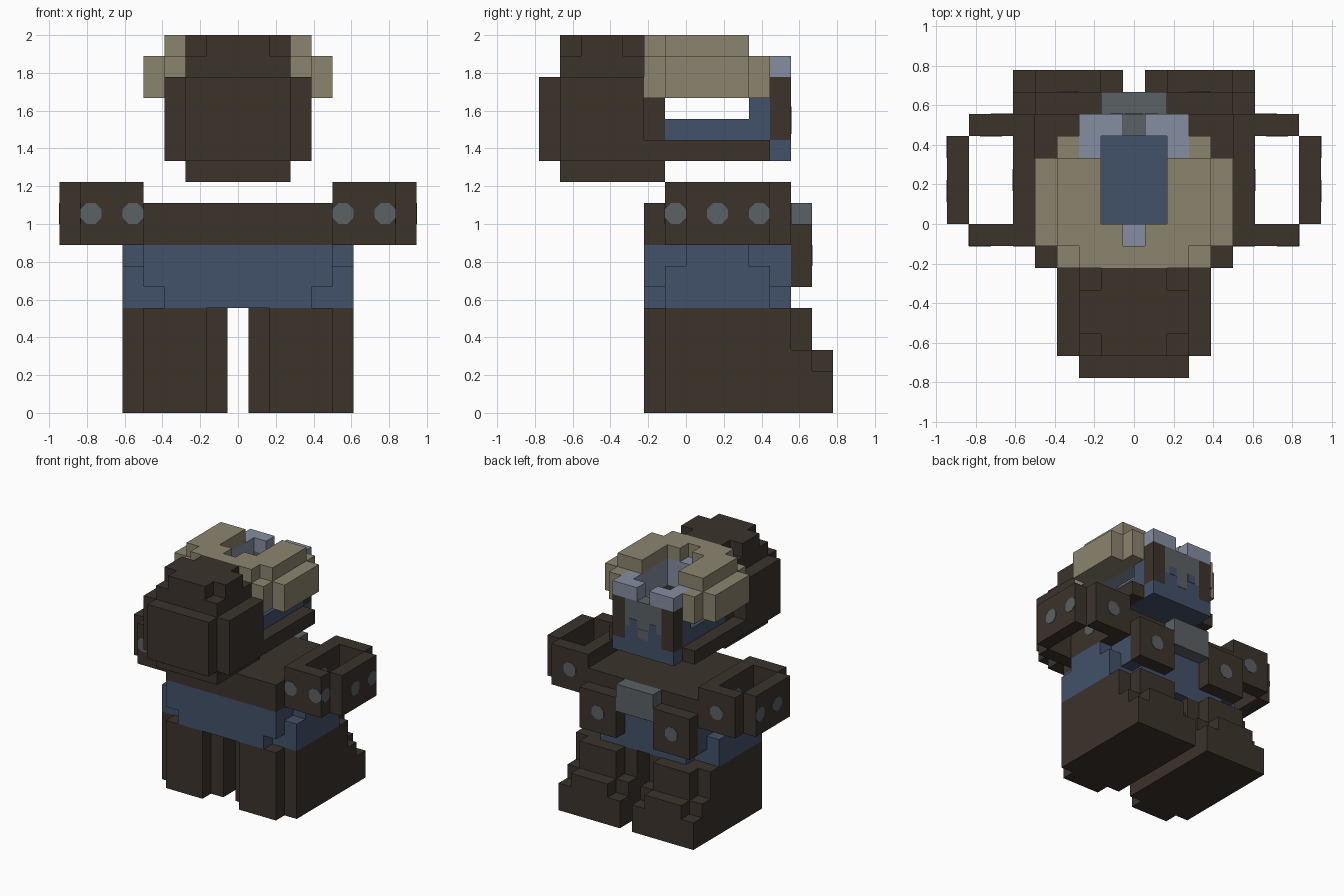
import bpy, bmesh, math
from mathutils import Vector, Matrix

if "Cube" in bpy.data.objects:
    bpy.data.objects.remove(bpy.data.objects["Cube"])

U = 1 / 9  # size of one building block


def lin(h):
    out = []
    for i in (0, 2, 4):
        c = int(h[i:i + 2], 16) / 255
        out.append(c / 12.92 if c <= 0.04045 else ((c + 0.055) / 1.055) ** 2.4)
    return (*out, 1)


MATS = {}
for name, h in (("dark_brown", "3b332b"), ("navy", "425169"), ("tan", "8b846e"),
                ("steel_grey", "5b6164"), ("pale_blue", "858da1")):
    MATS[name] = bpy.data.materials.new(name)
    MATS[name].diffuse_color = lin(h)


def finish(name, bm, mat):
    me = bpy.data.meshes.new(name)
    bm.to_mesh(me)
    bm.free()
    me.materials.append(MATS[mat])
    ob = bpy.data.objects.new(name, me)
    bpy.context.collection.objects.link(ob)
    return ob


def flip(b):
    return (-b[1], -b[0], *b[2:])


def blocks(name, mat, boxes, both=False):
    """Join boxes (x0,x1,y0,y1,z0,z1 in blocks) into one clean blocky skin."""
    if both:
        boxes = boxes + [flip(b) for b in boxes]
    cells = set()
    for x0, x1, y0, y1, z0, z1 in boxes:
        cells |= {(x, y, z) for x in range(int(x0 + 20.5), int(x1 + 20.5))
                  for y in range(y0, y1) for z in range(z0, z1)}
    bm = bmesh.new()
    for c in cells:
        for axis in range(3):
            for s in (0, 1):
                n = list(c)
                n[axis] += 1 if s else -1
                if tuple(n) in cells:
                    continue
                a, b = (axis + 1) % 3, (axis + 2) % 3
                ring = []
                for da, db in ((0, 0), (1, 0), (1, 1), (0, 1)):
                    p = list(c)
                    p[axis] += s
                    p[a] += da
                    p[b] += db
                    ring.append(bm.verts.new(((p[0] - 20.5) * U, p[1] * U, p[2] * U)))
                bm.faces.new(ring if s else ring[::-1])
    bmesh.ops.remove_doubles(bm, verts=bm.verts[:], dist=1e-4)
    bmesh.ops.dissolve_limit(bm, angle_limit=0.01, verts=bm.verts[:], edges=bm.edges[:])
    return finish(name, bm, mat)


def stud(name, pos, normal):
    """Thin eight-sided plate on a face."""
    bm = bmesh.new()
    bmesh.ops.create_cone(bm, cap_ends=True, segments=8, radius1=0.54 * U, radius2=0.54 * U, depth=0.006,
                          matrix=Matrix.Rotation(math.pi / 8, 4, 'Z'))
    rot = Vector((0, 0, 1)).rotation_difference(Vector(normal)).to_matrix().to_4x4()
    bmesh.ops.transform(bm, matrix=Matrix.Translation(Vector(pos) * U) @ rot, verts=bm.verts[:])
    finish(name, bm, "steel_grey")


# Head: rounded block at the front, neck plate, side rails
blocks("head_block", "dark_brown", [
    (-2.5, 2.5, -7, -6, 12, 16), (-3.5, 3.5, -6, -2, 12, 16),
    (-2.5, 2.5, -6, -2, 16, 17), (-2.5, 2.5, -5, -3, 17, 18), (-1.5, 1.5, -6, -2, 17, 18),
    (-2.5, 2.5, -6, -1, 11, 12), (-2.5, 2.5, -2, -1, 12, 15)])
blocks("head_rail", "dark_brown", [(2.5, 3.5, -2, 4, 12, 13)], True)
blocks("head_post", "dark_brown", [(1.5, 2.5, 4, 5, 13, 16)], True)

# Head: floor, back panel and inner lining
blocks("head_floor", "navy", [(-2.5, 2.5, -1, 4, 12, 14), (-2.5, 2.5, 4, 5, 12, 13),
                              (-1.5, 1.5, 4, 5, 13, 14)])
blocks("head_corner", "navy", [(1.5, 2.5, 3, 4, 14, 15)], True)
blocks("back_panel", "steel_grey", [(-1.5, 1.5, 4, 5, 14, 16)])
blocks("head_lining", "pale_blue", [(1.5, 2.5, 0, 4, 15, 17), (0.5, 2.5, 4, 5, 16, 17),
                                    (-2.5, 2.5, -1, 0, 15, 17)], True)

# Wavy join painted on the back panel
for name, mat, x0, x1, z0, z1 in (("panel_drip", "steel_grey", -0.4, 0.4, 13.3, 14),
                                  ("panel_rise_right", "navy", 0.5, 1.1, 14, 14.6),
                                  ("panel_rise_left", "navy", -1.1, -0.5, 14, 14.6)):
    bm = bmesh.new()
    bmesh.ops.create_cube(bm, size=1)
    for v in bm.verts:
        v.co = ((x0 + (v.co.x + .5) * (x1 - x0)) * U, 5 * U + v.co.y * 0.006,
                (z0 + (v.co.z + .5) * (z1 - z0)) * U)
    finish(name, bm, mat)

# Tan cap wrapped over the head
blocks("cap", "tan", [
    (-2.5, 2.5, -2, -1, 15, 18), (2.5, 3.5, -2, 4, 15, 17), (3.5, 4.5, -1, 3, 15, 17),
    (0.5, 3.5, -1, 0, 17, 18), (1.5, 3.5, 0, 3, 17, 18)], True)

# Torso and belt
blocks("torso", "dark_brown", [(-4.5, 4.5, -2, 5, 8, 10)])
blocks("belt", "navy", [(-4.5, 4.5, -2, 5, 6, 8), (-3.5, 3.5, -2, 5, 5, 6),
                        (-5.5, 5.5, 0, 3, 7, 8), (-5.5, 5.5, -1, 4, 5, 7)])
blocks("back_buckle", "steel_grey", [(-1.5, 1.5, 5, 6, 8, 10)])

for side, s in (("right", 1), ("left", -1)):
    def half(name, mat, boxes):
        blocks(side + "_" + name, mat, boxes if s > 0 else [flip(b) for b in boxes])

    # Pouch on the back of the belt
    half("pouch", "dark_brown", [(1.5, 4.5, 5, 6, 6, 9)])
    # Open square arm ring
    half("arm_ring", "dark_brown", [(4.5, 5.5, -1, 5, 8, 11), (4.5, 7.5, -1, 0, 8, 11),
                                    (4.5, 7.5, 4, 5, 8, 11), (7.5, 8.5, 0, 4, 8, 11)])
    # Leg with stepped foot at the back
    half("leg", "dark_brown", [
        (1.5, 4.5, -2, -1, 0, 5), (0.5, 5.5, -1, 5, 0, 5), (0.5, 5.5, 5, 6, 0, 3),
        (1.5, 4.5, 5, 6, 3, 5), (0.5, 5.5, 6, 7, 0, 2), (1.5, 4.5, 6, 7, 2, 3)])
    # Studs on ring and pouch
    for i, (p, n) in enumerate((
            ((5, -1, 9.5), (0, -1, 0)), ((7, -1, 9.5), (0, -1, 0)),
            ((7.5, -0.5, 9.5), (1, 0, 0)), ((8.5, 1.5, 9.5), (1, 0, 0)),
            ((8.5, 3.5, 9.5), (1, 0, 0)), ((6, 5, 9.5), (0, 1, 0)),
            ((6.5, 4, 9.5), (0, -1, 0)), ((5.5, 2, 9.5), (1, 0, 0)),
            ((3, 6, 7.5), (0, 1, 0)))):
        stud(f"{side}_stud_{i + 1}", (p[0] * s, p[1], p[2]), (n[0] * s, n[1], n[2]))

for m in bpy.data.materials:
    if m.users and not m.is_grease_pencil:
        m.use_nodes = True
        m.node_tree.nodes["Principled BSDF"].inputs["Base Color"].default_value = m.diffuse_color
